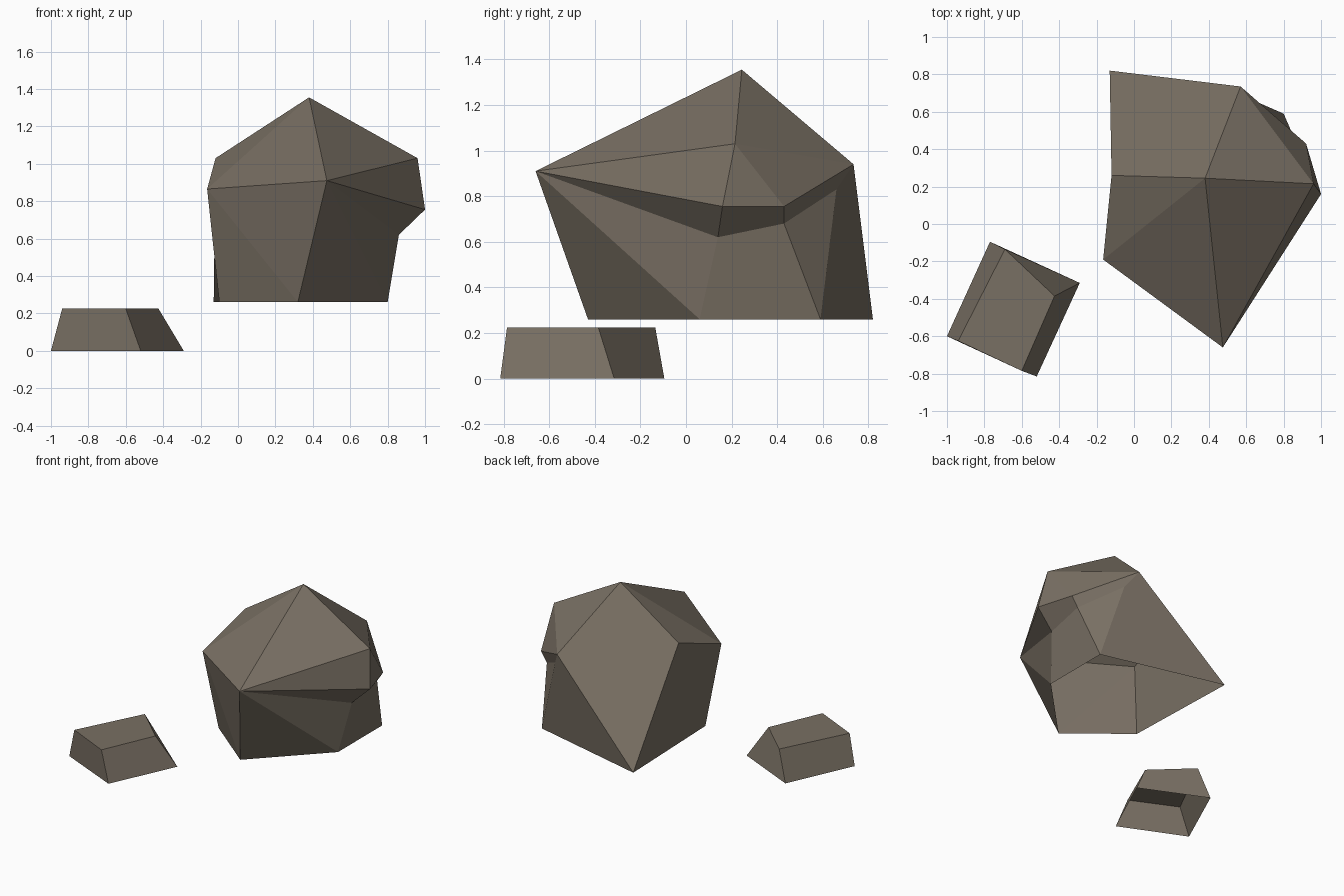
import bpy
import bmesh

default = bpy.data.objects.get("Cube")
if default:
    bpy.data.objects.remove(default, do_unlink=True)

# Single warm grey stone colour
stone = bpy.data.materials.new("warm_grey_stone")
stone.use_nodes = True
colour = (0.19, 0.16, 0.125, 1)
stone.diffuse_color = colour
shader = stone.node_tree.nodes["Principled BSDF"]
shader.inputs["Base Color"].default_value = colour
shader.inputs["Roughness"].default_value = 0.9


def build_rock(name, corners, facets):
    """Make a flat-shaded rock; each facet is a list of corner names."""
    bm = bmesh.new()
    verts = {key: bm.verts.new(co) for key, co in corners.items()}
    for facet in facets:
        bm.faces.new([verts[key] for key in facet.split()])
    bmesh.ops.recalc_face_normals(bm, faces=bm.faces)
    mesh = bpy.data.meshes.new(name)
    bm.to_mesh(mesh)
    bm.free()
    mesh.materials.append(stone)
    rock = bpy.data.objects.new(name, mesh)
    bpy.context.collection.objects.link(rock)
    return rock


# Boulder: open base outline, wide shoulders, one peak and an undercut ledge
base = 0.26
boulder = {
    "base_back": (-0.13, 0.82, base),
    "base_west": (-0.10, -0.09, base),
    "base_front": (0.32, -0.43, base),
    "base_east": (0.80, 0.06, base),
    "base_corner": (0.80, 0.59, base),
    "peak": (0.38, 0.245, 1.355),
    "shoulder_west": (-0.12, 0.26, 1.03),
    "shoulder_front": (-0.165, -0.19, 0.865),
    "nose": (0.475, -0.66, 0.91),
    "shoulder_east": (0.96, 0.215, 1.03),
    "shoulder_back": (0.57, 0.735, 0.94),
    "ledge_front": (1.0, 0.16, 0.755),
    "ledge_back": (0.92, 0.43, 0.755),
    "undercut_front": (0.86, 0.14, 0.62),
    "undercut_back": (0.87, 0.43, 0.68),
    "undercut_end": (0.64, 0.66, 0.83),
}
build_rock("large_boulder", boulder, [
    # crown
    "peak shoulder_west shoulder_front",
    "peak shoulder_front nose",
    "peak nose shoulder_east",
    "peak shoulder_east shoulder_back",
    "peak shoulder_back base_back shoulder_west",
    # west and front walls
    "shoulder_west base_back base_west shoulder_front",
    "shoulder_front base_west base_front",
    "shoulder_front base_front nose",
    # east wall above the ledge
    "nose ledge_front shoulder_east",
    "shoulder_east ledge_front ledge_back",
    "shoulder_east ledge_back shoulder_back",
    # underside of the ledge
    "nose undercut_front ledge_front",
    "ledge_front undercut_front undercut_back ledge_back",
    "ledge_back undercut_back undercut_end shoulder_back",
    # east and back walls below the ledge
    "nose base_front base_east",
    "nose base_east undercut_front",
    "undercut_front base_east base_corner undercut_back",
    "undercut_back base_corner undercut_end",
    "undercut_end base_corner base_back shoulder_back",
])

# Small slab: tapered four-sided block with an open base
foot = [(-0.52, -0.815), (-0.29, -0.315), (-0.77, -0.095), (-1.0, -0.6)]
top = [(-0.60, -0.785), (-0.425, -0.385), (-0.69, -0.135), (-0.94, -0.625)]
slab = {f"foot{i}": (x, y, 0) for i, (x, y) in enumerate(foot)}
slab.update({f"top{i}": (x, y, 0.225) for i, (x, y) in enumerate(top)})
sides = []
for i in range(len(foot)):
    j = (i + 1) % len(foot)
    sides.append(f"foot{i} foot{j} top{j} top{i}")
build_rock("small_slab", slab, sides + [" ".join(f"top{i}" for i in range(len(top)))])
